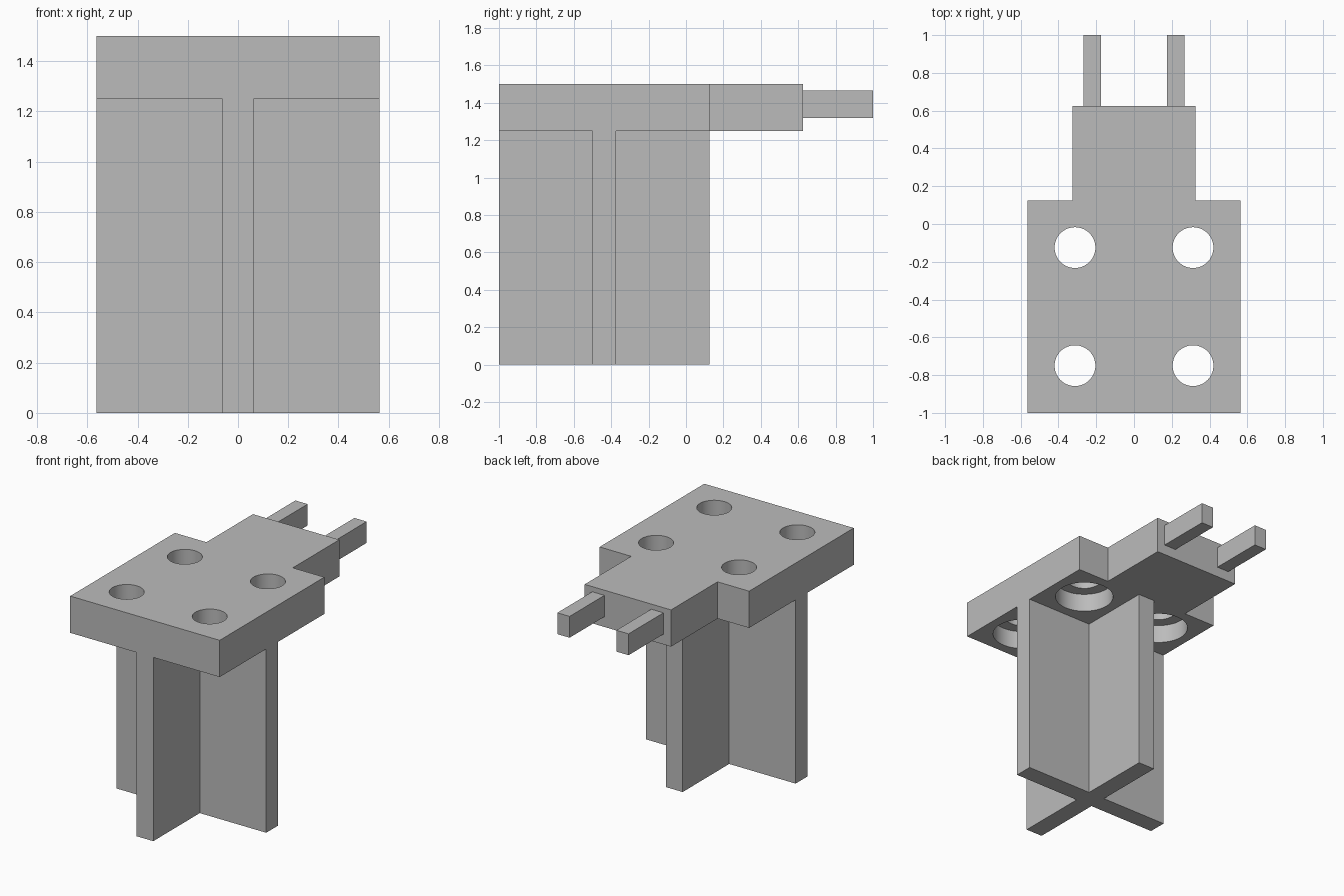
import bpy
import bmesh

cube = bpy.data.objects.get("Cube")
if cube:
    bpy.data.objects.remove(cube, do_unlink=True)

# Single plain grey
grey = bpy.data.materials.new("plain_grey")
grey.use_nodes = True
colour = (0.5, 0.5, 0.5, 1)
grey.diffuse_color = colour
grey.node_tree.nodes["Principled BSDF"].inputs["Base Color"].default_value = colour


def prism(name, outline, z0, z1):
    """Extrude a counter-clockwise xy outline from z0 to z1."""
    bm = bmesh.new()
    base = bm.faces.new([bm.verts.new((x, y, z0)) for x, y in outline])
    top = bmesh.ops.extrude_face_region(bm, geom=[base])["geom"]
    verts = [g for g in top if isinstance(g, bmesh.types.BMVert)]
    bmesh.ops.translate(bm, verts=verts, vec=(0, 0, z1 - z0))
    bmesh.ops.recalc_face_normals(bm, faces=bm.faces)
    mesh = bpy.data.meshes.new(name)
    bm.to_mesh(mesh)
    bm.free()
    mesh.materials.append(grey)
    obj = bpy.data.objects.new(name, mesh)
    bpy.context.collection.objects.link(obj)
    return obj


def mirrored(half):
    """Complete a right-half outline across x = 0."""
    return half + [(-x, y) for x, y in reversed(half)]


def activate(obj):
    bpy.ops.object.select_all(action='DESELECT')
    obj.select_set(True)
    bpy.context.view_layer.objects.active = obj


def drill(target, x, y, radius, z0, z1):
    """Cut a round hole between two heights."""
    bpy.ops.mesh.primitive_cylinder_add(
        vertices=64, radius=radius, depth=z1 - z0, location=(x, y, (z0 + z1) / 2))
    cutter = bpy.context.object
    cutter.name = "hole_cutter"
    cutter.hide_render = True
    cutter.data.materials.append(grey)
    cut = target.modifiers.new("hole", 'BOOLEAN')
    cut.operation = 'DIFFERENCE'
    cut.solver = 'EXACT'
    cut.object = cutter
    activate(target)
    bpy.ops.object.modifier_apply(modifier=cut.name)
    bpy.data.objects.remove(cutter, do_unlink=True)


HALF = 0.5625        # half width of the square plate
MID = -0.4375        # y centre of the plate and post
FRONT, BACK = MID - HALF, MID + HALF
UNDER, TOP = 1.25, 1.5
NECK = 0.325
NECK_END = 0.625
WEB = 0.0625         # half thickness of the post webs
HOLE = 0.3125        # hole offset from the plate centre

# Plate with the narrower neck at the back
plate = prism("top_plate", mirrored([
    (HALF, FRONT), (HALF, BACK), (NECK, BACK), (NECK, NECK_END)]), UNDER, TOP)

# Four through holes, counterbored from below
for x in (-HOLE, HOLE):
    for y in (MID - HOLE, MID + HOLE):
        drill(plate, x, y, 0.108, UNDER - 0.1, TOP + 0.1)
        drill(plate, x, y, 0.185, UNDER - 0.1, UNDER + 0.125)
activate(plate)
bpy.ops.object.shade_smooth_by_angle(angle=0.6)

# Cross-shaped post
prism("cross_post", mirrored([
    (WEB, FRONT), (WEB, MID - WEB), (HALF, MID - WEB),
    (HALF, MID + WEB), (WEB, MID + WEB), (WEB, BACK)]), 0, UNDER)

# Two pins on the end of the neck
for name, x in (("left_pin", 0.222), ("right_pin", -0.222)):
    w = 0.046
    prism(name, [(x - w, NECK_END), (x + w, NECK_END), (x + w, 1), (x - w, 1)],
          1.32, 1.465)
